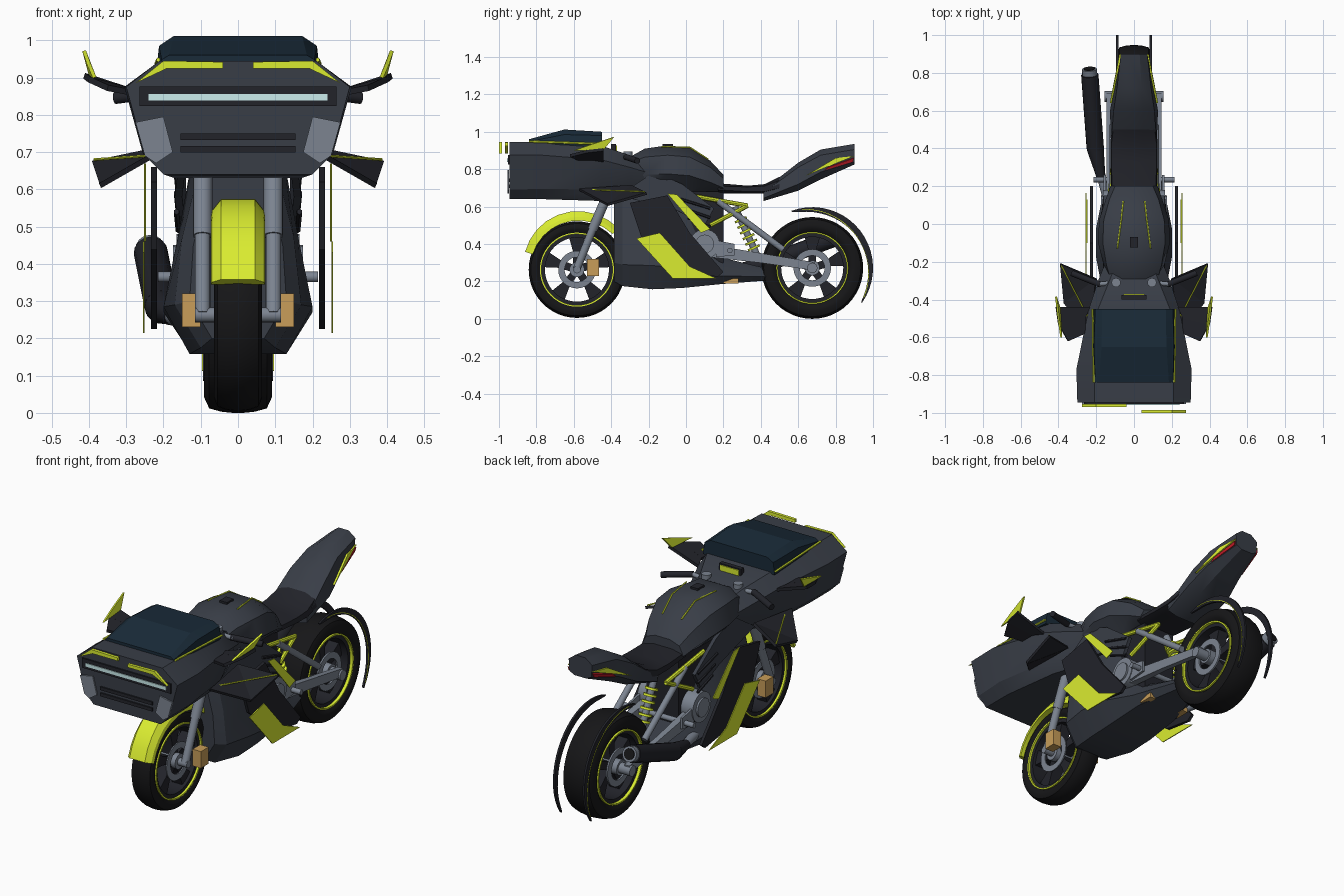
import bpy, bmesh, math
from mathutils import Vector

if "Cube" in bpy.data.objects:
    bpy.data.objects.remove(bpy.data.objects["Cube"])

def mat(name, r, g, b):
    m = bpy.data.materials.new(name)
    m.diffuse_color = (r, g, b, 1)
    m.use_nodes = True
    m.node_tree.nodes["Principled BSDF"].inputs["Base Color"].default_value = m.diffuse_color
    return m

BODY = mat("body_grey", .04, .047, .062)
DARK = mat("dark", .016, .017, .023)
RUBBER = mat("rubber", .008, .008, .009)
LIME = mat("lime", .7, .84, .03)
METAL = mat("metal", .2, .23, .28)
TAN = mat("caliper_tan", .58, .34, .1)
GLASS = mat("glass", .01, .024, .04)
LIGHT = mat("light", .6, .85, .85)
RED = mat("red", .5, .01, .02)

def finish(name, bm, m, mirror=False, thick=0, angle=25):
    bmesh.ops.recalc_face_normals(bm, faces=bm.faces)
    me = bpy.data.meshes.new(name)
    bm.to_mesh(me)
    bm.free()
    me.materials.append(m)
    ob = bpy.data.objects.new(name, me)
    bpy.context.collection.objects.link(ob)
    if thick:
        me.shade_flat()
        s = ob.modifiers.new("thickness", 'SOLIDIFY')
        s.thickness, s.offset = thick, 0
    else:
        me.shade_smooth()
        me.set_sharp_from_angle(angle=math.radians(angle))
    if mirror:
        ob.modifiers.new("mirror", 'MIRROR')
    return ob

def loft(name, rings, m, mirror=False, closed=False, angle=25):
    bm = bmesh.new()
    vs = [[bm.verts.new(p) for p in r] for r in rings]
    n = len(vs[0])
    for a, b in zip(vs, vs[1:] + vs[:1] if closed else vs[1:]):
        for i in range(n):
            bm.faces.new((a[i], a[(i + 1) % n], b[(i + 1) % n], b[i]))
    if not closed:
        bm.faces.new(vs[0])
        bm.faces.new(vs[-1])
    return finish(name, bm, m, mirror, 0, angle)

def hull(name, sections, m, angle=25):
    # symmetric body from half cross-sections (y, [(x, z)...])
    rings = [[(x, y, z) for x, z in h] + [(-x, y, z) for x, z in reversed(h)] for y, h in sections]
    return loft(name, rings, m, angle=angle)

def sheet(name, pts, m, thick=.012, mirror=True):
    bm = bmesh.new()
    bm.faces.new([bm.verts.new(p) for p in pts])
    return finish(name, bm, m, mirror, thick)

def side(name, x, yz, m, thick=.012):
    return sheet(name, [(x, y, z) for y, z in yz], m, thick)

def tube(name, p, q, r, m, mirror=True, r2=None, n=16):
    p, q = Vector(p), Vector(q)
    bm = bmesh.new()
    bmesh.ops.create_cone(bm, cap_ends=True, segments=n, radius1=r, radius2=r2 or r, depth=(q - p).length)
    bm.transform(Vector((0, 0, 1)).rotation_difference(q - p).to_matrix().to_4x4())
    bmesh.ops.translate(bm, verts=bm.verts, vec=(p + q) / 2)
    return finish(name, bm, m, mirror, 0, 35)

def box(name, lo, hi, m, mirror=False):
    return loft(name, [[(lo[0], y, lo[2]), (hi[0], y, lo[2]), (hi[0], y, hi[2]), (lo[0], y, hi[2])]
                       for y in (lo[1], hi[1])], m, mirror)

def arc(name, c, prof, a0, a1, n, m, mirror=False, closed=False, angle=35):
    # sweep an (x, r) profile around the x axis at c = (y, z); prof(t) allows tapering
    rings = []
    for i in range(n if closed else n + 1):
        t = i / n
        a = math.radians(a0 + (a1 - a0) * t)
        rings.append([(x, c[0] + r * math.cos(a), c[1] + r * math.sin(a)) for x, r in prof(t)])
    return loft(name, rings, m, mirror, closed, angle)

def ring(name, c, x0, x1, r0, r1, m, mirror=False):
    return arc(name, c, lambda t: [(x0, r0), (x1, r0), (x1, r1), (x0, r1)], 0, 360, 48, m, mirror, True)

# wheels
def wheel(tag, c, R, w, ri):
    half = [(w * .75, ri), (w * .95, ri + .02), (w, ri + (R - ri) * .5), (w * .85, R * .955), (w * .5, R * .988), (w * .15, R)]
    prof = half + [(-x, r) for x, r in reversed(half)]
    arc(tag + "_tyre", c, lambda t: prof, 0, 360, 48, RUBBER, False, True, 40)
    ring(tag + "_rim", c, -w * .74, w * .74, ri - .022, ri + .004, DARK)
    ring(tag + "_rim_stripe", c, w * .74, w * .92, ri - .003, ri + .005, LIME, True)
    ring(tag + "_brake_disc", c, w * .72, w * .82, .066, .1, METAL, True)
    tube(tag + "_hub", (-w * .95, *c), (w * .95, *c), .04, METAL, False, n=24)
    for k in range(5):
        a = math.radians(90 + 72 * k)
        d, s = Vector((0, math.cos(a), math.sin(a))), Vector((0, -math.sin(a), math.cos(a)))
        loft(f"{tag}_spoke_{k}", [[Vector((x, *c)) + d * r + s * u for x, u in ((-v, -h), (v, -h), (v, h), (-v, h))]
                                  for r, h, v in ((.03, .02, .035), (.1, .022, .03), (ri - .01, .045, .03))], DARK)

FW, RW = (-.583, .263), (.675, .272)
wheel("front", FW, .258, .064, .193)
wheel("rear", RW, .272, .091, .188)

# front fork, brakes and fender
tube("fork_lower", (.095, -.585, .265), (.095, -.49, .5), .021, METAL)
tube("fork_upper", (.095, -.5, .475), (.095, -.43, .64), .026, METAL)
tube("front_axle", (-.115, *FW), (.115, *FW), .02, METAL, False)
box("front_caliper", (.1, -.53, .23), (.15, -.465, .32), TAN, True)
def fender(t):
    h = [(.073, .25), (.069, .27), (.045, .293 + .008 * math.sin(math.pi * t))]
    return [(-x, r + .02 * t) for x, r in h] + [(x, r + .02 * t) for x, r in reversed(h)]
arc("front_fender", FW, fender, 161, 45, 9, LIME, angle=20)

# nose fairing
hull("nose_fairing", [
    (-.945, [(.2, .64), (.25, .69), (.3, .875), (.21, .945)]),
    (-.77, [(.2, .64), (.255, .695), (.305, .875), (.21, .945)]),
    (-.45, [(.17, .63), (.21, .69), (.24, .85), (.19, .925)]),
    (-.3, [(.11, .64), (.15, .69), (.19, .81), (.13, .875)]),
    (-.2, [(.08, .66), (.12, .7), (.15, .78), (.09, .83)])], BODY)
box("headlight_recess", (-.265, -.953, .824), (.265, -.94, .876), DARK)
box("headlight_bar", (-.24, -.957, .838), (.24, -.95, .856), LIGHT)
for z in (.74, .707):
    box("nose_vent", (-.155, -.953, z - .008), (.155, -.94, z + .01), DARK)
sheet("nose_side_light", [(x, -.95, z) for x, z in ((.2, .795), (.275, .78), (.25, .69), (.22, .67), (.175, .7))], METAL, .008)
for s, y in ((-1, -.96), (1, -.992)):
    sheet("brow_accent", [(s * x, y, z) for x, z in ((.2, .945), (.04, .942), (.04, .925), (.19, .925), (.275, .885))],
          LIME, .016, False)

# windscreen with lime edge
hull("windscreen", [(-.84, [(.21, .935), (.205, .948), (.185, .96)]), (-.65, [(.218, .93), (.212, .985), (.172, 1.012)]),
                    (-.45, [(.214, .915), (.205, .98), (.168, 1.0)])], GLASS, 15)
tube("windscreen_edge", (.214, -.84, .948), (.219, -.45, .935), .006, LIME, n=6)

# mirrors and winglets
sheet("mirror_arm_front", [(.26, -.58, .855), (.35, -.62, .872), (.4, -.53, .895), (.26, -.5, .855)], DARK, .016)
sheet("mirror_arm_rear", [(.26, -.5, .855), (.4, -.53, .895), (.413, -.44, .905), (.235, -.44, .845)], DARK, .016)
sheet("mirror_fin", [(.385, -.6, .9), (.395, -.44, .905), (.413, -.385, .972), (.4, -.5, .935)], LIME, .01)
sheet("lower_winglet_front", [(.23, -.57, .69), (.37, -.42, .61), (.2, -.29, .71)], DARK, .014)
sheet("lower_winglet_rear", [(.37, -.42, .61), (.39, -.21, .67), (.2, -.29, .71)], DARK, .014)
tube("winglet_edge", (.24, -.5, .69), (.385, -.22, .68), .004, LIME, n=6)

# handlebars and dash
tube("handlebar", (.095, -.31, .86), (.2, -.32, .865), .012, METAL)
tube("grip", (.18, -.32, .865), (.33, -.26, .845), .016, DARK)
tube("fork_cap", (.095, -.31, .82), (.095, -.31, .895), .024, METAL)
box("dash", (-.065, -.4, .89), (.065, -.375, .935), DARK)
box("dash_screen", (-.055, -.377, .897), (.055, -.37, .928), LIME)

# tank, seat and tail
hull("tank", [
    (-.31, [(.08, .7), (.12, .75), (.12, .83), (.06, .86)]),
    (-.22, [(.1, .68), (.16, .77), (.145, .865), (.07, .91)]),
    (-.1, [(.1, .68), (.19, .775), (.165, .875), (.07, .927)]),
    (.02, [(.1, .68), (.185, .765), (.16, .865), (.065, .915)]),
    (.13, [(.08, .68), (.15, .73), (.13, .81), (.055, .845)]),
    (.2, [(.06, .68), (.125, .7), (.1, .75), (.045, .77)])], BODY, 40)
box("tank_cap", (-.022, -.125, .92), (.022, -.07, .935), DARK)
tube("tank_stripe_front", (.088, -.13, .92), (.068, .02, .917), .004, LIME, n=6)
tube("tank_stripe_rear", (.068, .02, .917), (.057, .12, .852), .004, LIME, n=6)
hull("seat", [(.17, [(.08, .67), (.12, .69), (.115, .71), (.05, .725)]),
              (.33, [(.09, .67), (.125, .68), (.12, .705), (.05, .712)]),
              (.42, [(.09, .67), (.125, .68), (.12, .71), (.05, .72)]),
              (.5, [(.08, .69), (.12, .7), (.11, .74), (.05, .76)])], DARK)
hull("tail", [(.415, [(.06, .63), (.12, .645), (.122, .675), (.05, .69)]),
              (.6, [(.06, .685), (.127, .72), (.108, .81), (.05, .835)]),
              (.72, [(.05, .745), (.105, .785), (.09, .875), (.04, .905)]),
              (.9, [(.035, .825), (.066, .84), (.07, .905), (.03, .935)])], BODY)
sheet("tail_stripe", [(.123, .64, .765), (.1, .76, .815), (.072, .9, .87), (.09, .8, .86)], LIME, .01)
sheet("tail_light", [(.098, .74, .795), (.07, .89, .84), (.072, .897, .86), (.098, .76, .812)], RED, .012)

# lower body and engine
hull("belly_fairing", [
    (-.385, [(.07, .2), (.13, .3), (.12, .45), (.07, .64)]),
    (-.34, [(.1, .175), (.17, .29), (.15, .47), (.1, .67)]),
    (-.18, [(.13, .158), (.2, .285), (.16, .48), (.12, .7)]),
    (-.02, [(.13, .165), (.2, .27), (.14, .42), (.1, .6)]),
    (.18, [(.12, .185), (.16, .23), (.1, .3), (.06, .33)]),
    (.43, [(.05, .205), (.08, .225), (.06, .255), (.03, .27)])], BODY)
box("engine_block", (-.095, -.1, .27), (.095, .2, .68), DARK)
tube("engine_cover", (-.165, .1, .4), (.165, .1, .4), .08, METAL, False, n=24)
tube("engine_cap", (.16, .1, .4), (.175, .1, .4), .05, METAL, n=20)
box("sump_accent", (.09, .2, .19), (.125, .28, .215), TAN, True)
sheet("shoulder_panel", [(.15, -.36, .66), (.15, -.17, .785), (.155, -.02, .72), (.15, .15, .59), (.15, .1, .5), (.16, -.05, .58)],
      BODY, .02)
side("side_panel", .226, [(-.3, .62), (-.1, .66), (.02, .46), (.2, .25), (.17, .225), (0, .25), (-.24, .44)], DARK, .016)
side("side_accent", .253, [(-.265, .43), (-.14, .46), (.02, .28), (.165, .215), (-.07, .215)], LIME, .005)
side("upper_accent", .25, [(-.1, .67), (-.05, .665), (.13, .48), (.08, .46)], LIME, .005)
for k in range(3):
    tube(f"intake_fin_{k}", (.165, -.03 + .02 * k, .64 - .05 * k), (.16, .13, .59 - .05 * k), .008, DARK, n=6)

# subframe, shock and swingarm
tube("frame_top", (.12, .02, .66), (.11, .33, .605), .012, LIME, n=8)
tube("frame_brace", (.13, .13, .5), (.11, .33, .605), .012, LIME, n=8)
tube("seat_strut", (.115, .17, .63), (.115, .52, .37), .017, METAL)
tube("shock", (0, .26, .6), (0, .38, .34), .018, METAL, False)
for k in range(6):
    a = Vector((0, .29, .535)).lerp(Vector((0, .36, .385)), k / 5)
    tube(f"spring_coil_{k}", a, a + Vector((0, .005, -.011)), .034, LIME, False)
loft("swingarm", [[(x0, y, z - h), (x1, y, z - h), (x1, y, z + h), (x0, y, z + h)] for y, z, h, x0, x1 in
                  ((.08, .37, .035, .1, .145), (.4, .325, .026, .115, .145), (.69, .28, .022, .115, .145))], METAL, True)
tube("rear_axle", (-.155, *RW), (.155, *RW), .028, METAL, False)
tube("footpeg_bar", (-.215, .235, .365), (.215, .235, .365), .014, METAL, False)
side("footpeg_plate", .155, [(.16, .42), (.26, .4), (.26, .34), (.16, .33)], METAL)

# rear fender blades
def blade(t):
    h = .006 + .036 * math.sin(math.pi * t) ** .6 * (1 - .4 * t)
    return [(.083, .325 - h), (.094, .325 - h), (.094, .325), (.083, .325)]
arc("rear_fender_blade", RW, blade, 110, -35, 20, DARK, True)
arc("rear_fender_edge", RW, lambda t: [(x, r - .026 * math.sin(math.pi * t)) for x, r in
    ((.094, .316), (.096, .316), (.096, .319), (.094, .319))], 100, -30, 20, LIME, True)

# exhaust on the left side
tube("exhaust_pipe", (-.12, .05, .25), (-.185, .3, .26), .024, METAL, False)
tube("exhaust_cone", (-.175, .25, .26), (-.205, .4, .285), .024, DARK, False, .046)
tube("exhaust_muffler", (-.205, .4, .285), (-.234, .79, .43), .046, DARK, False)
tube("exhaust_tip", (-.234, .79, .43), (-.236, .82, .44), .04, METAL, False)
tube("exhaust_bore", (-.236, .815, .439), (-.2365, .824, .442), .029, RUBBER, False)
